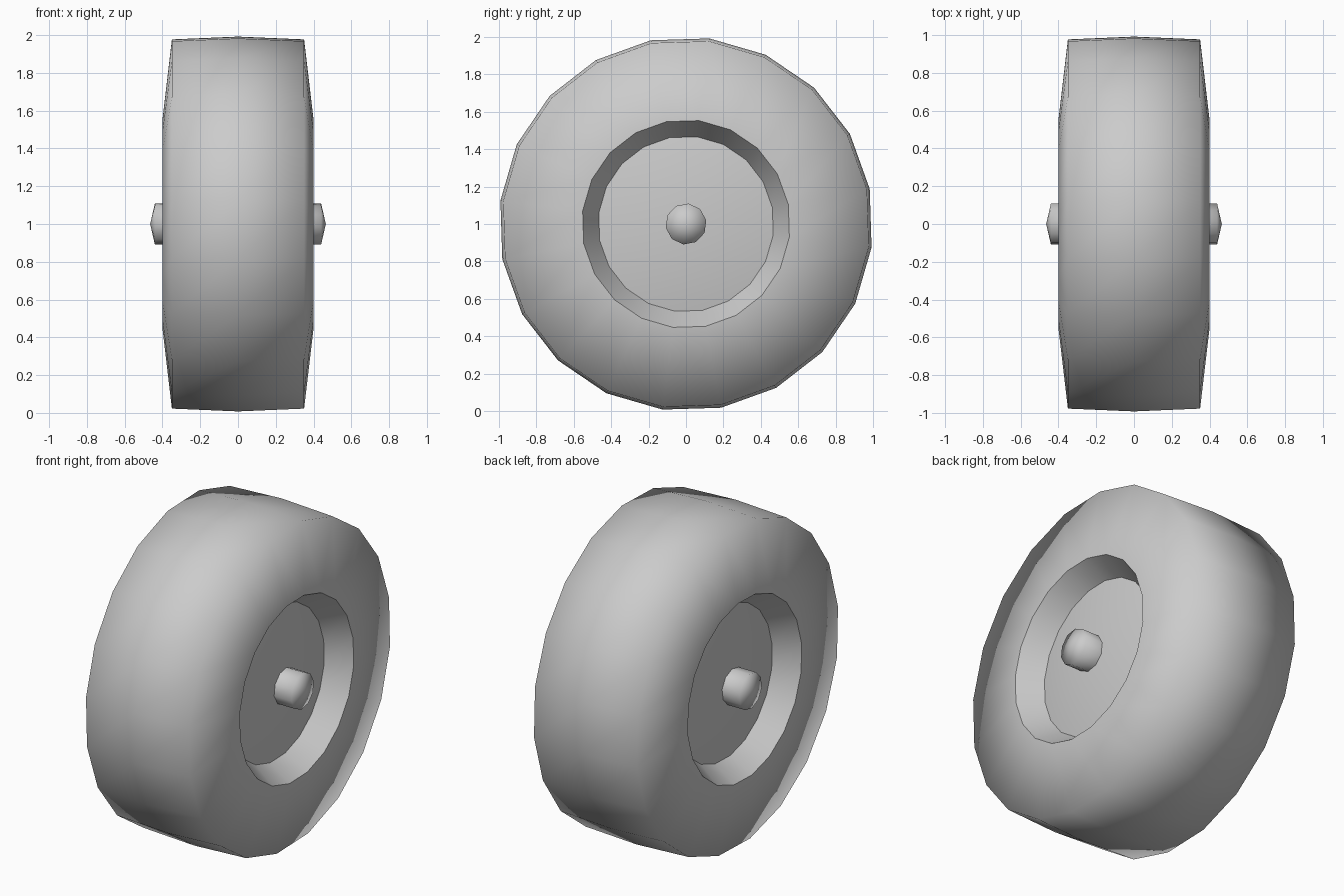
import bpy, bmesh, math

cube = bpy.data.objects.get("Cube")
if cube:
    bpy.data.objects.remove(cube, do_unlink=True)

CENTRE_Z = 1.0
PHASE = math.radians(7.2)

grey = bpy.data.materials.new("plain grey")
grey.use_nodes = True
colour = (0.6, 0.6, 0.6, 1)
grey.diffuse_color = colour
grey.node_tree.nodes["Principled BSDF"].inputs["Base Color"].default_value = colour


def lathe(name, profile, sides, sharp=()):
    """Spin (x, radius) points about the x axis; radius 0 closes to a tip."""
    bm = bmesh.new()
    rings = []
    for x, r in profile:
        ring = []
        for i in range(sides if r else 1):
            a = PHASE + i * math.tau / sides
            ring.append(bm.verts.new((x, r * math.sin(a), r * math.cos(a))))
        rings.append(ring)
    for a, b in zip(rings, rings[1:]):
        for i in range(sides):
            j = (i + 1) % sides
            corners = [a[i % len(a)], a[j % len(a)], b[j % len(b)], b[i % len(b)]]
            bm.faces.new(list(dict.fromkeys(corners))).smooth = True
    # Hard creases around chosen rings
    for k in sharp:
        ring = rings[k]
        for i in range(sides):
            bm.edges.get((ring[i], ring[(i + 1) % sides])).smooth = False
    bmesh.ops.recalc_face_normals(bm, faces=bm.faces)
    mesh = bpy.data.meshes.new(name)
    bm.to_mesh(mesh)
    bm.free()
    mesh.materials.append(grey)
    obj = bpy.data.objects.new(name, mesh)
    obj.location.z = CENTRE_Z
    bpy.context.collection.objects.link(obj)
    return obj


# Tyre with recessed, slightly domed wheel discs on both sides
half = [(0.34, 0), (0.26, 0.47), (0.40, 0.557), (0.35, 0.985)]
mirrored = [(-x, r) for x, r in half]
lathe("tyre_and_rim", mirrored + [(0, 1.0)] + half[::-1], 20, sharp=(1, 2, 6, 7))

# Hub caps with shallow pointed ends
for name, side in (("left_hub", 1), ("right_hub", -1)):
    lathe(name, [(0.28 * side, 0), (0.28 * side, 0.11),
                 (0.44 * side, 0.11), (0.465 * side, 0)], 10, sharp=(1,))
